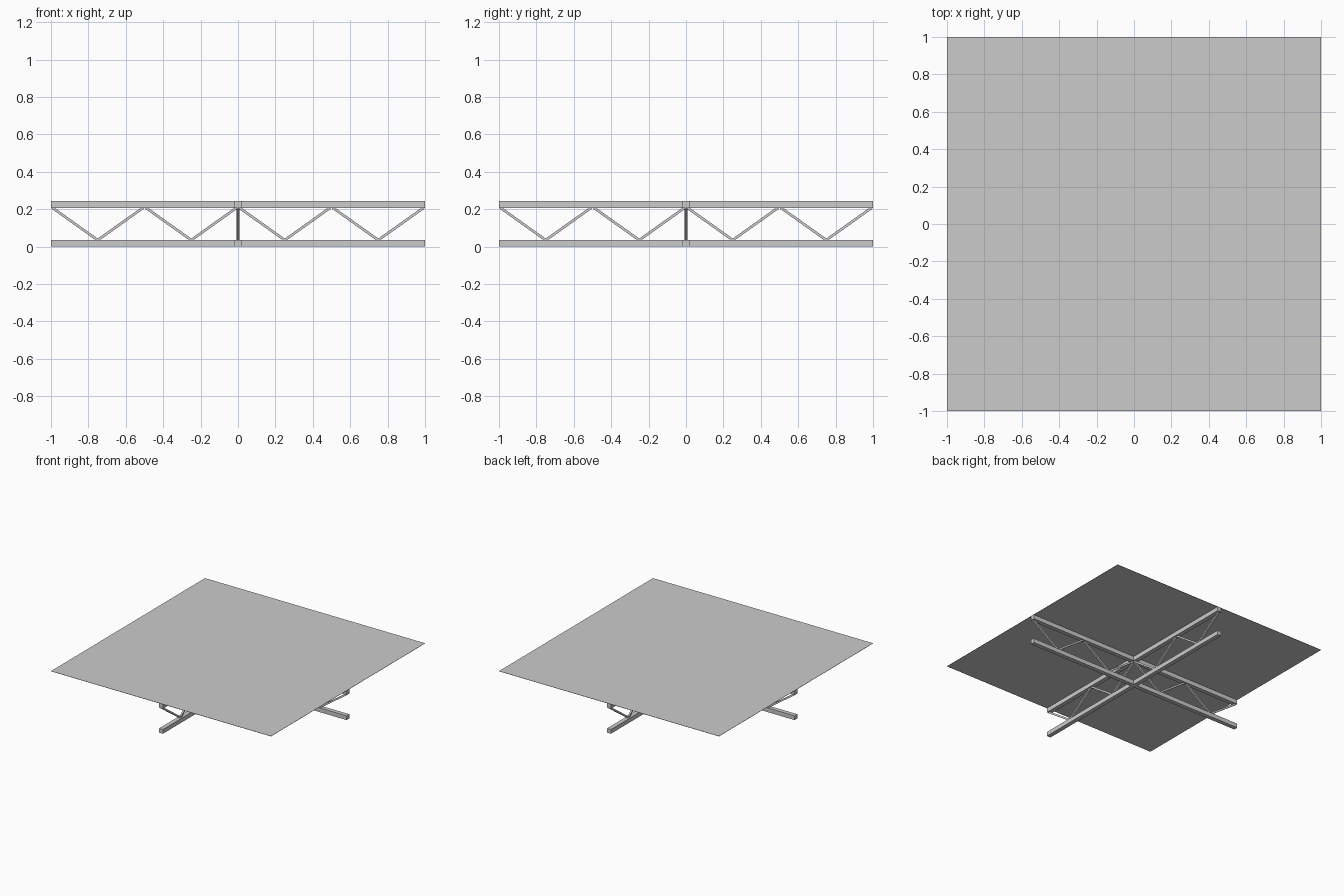
import bpy
from math import radians
from mathutils import Vector, Matrix

if "Cube" in bpy.data.objects:
    bpy.data.objects.remove(bpy.data.objects["Cube"])

HALF, HEIGHT, CHORD, ROD, SHEET = 1.0, 0.243, 0.035, 0.014, 0.002
BAYS = 4

steel = bpy.data.materials.new("light_grey")
steel.use_nodes = True
grey = (0.6, 0.6, 0.6, 1)
steel.diffuse_color = grey
steel.node_tree.nodes["Principled BSDF"].inputs["Base Color"].default_value = grey


def box(name, size, matrix):
    """Add a flat-shaded box of the given size, placed by a matrix."""
    bpy.ops.mesh.primitive_cube_add(size=1)
    obj = bpy.context.object
    obj.name = name
    obj.data.transform(matrix @ Matrix.Diagonal((*size, 1)))
    obj.data.materials.append(steel)
    return obj


def rod(name, start, end, turn):
    """Add a square web bar running from start to end."""
    span = end - start
    aim = span.to_track_quat('X', 'Z').to_matrix().to_4x4()
    place = Matrix.Translation((start + end) / 2) @ aim
    box(name, (span.length, ROD, ROD), turn @ place)


def truss(name, turn):
    """Two chords joined by a zigzag web."""
    low, high = CHORD, HEIGHT - CHORD
    for part, z in (("bottom", CHORD / 2), ("top", HEIGHT - SHEET - CHORD / 2)):
        place = turn @ Matrix.Translation((0, 0, z))
        box(f"{name}_{part}_chord", (2 * HALF, CHORD, CHORD), place)
    bay = 2 * HALF / BAYS
    inset = ROD / 2
    for i in range(BAYS):
        left = -HALF + i * bay
        foot = Vector((left + bay / 2, 0, low))
        rod(f"{name}_web_down_{i}", Vector((left + inset, 0, high)), foot, turn)
        rod(f"{name}_web_up_{i}", foot, Vector((left + bay - inset, 0, high)), turn)


# Two crossing trusses
truss("cross_truss", Matrix.Identity(4))
truss("long_truss", Matrix.Rotation(radians(90), 4, 'Z'))

# Thin square roof sheet
box("roof_sheet", (2 * HALF, 2 * HALF, SHEET),
    Matrix.Translation((0, 0, HEIGHT - SHEET / 2)))
